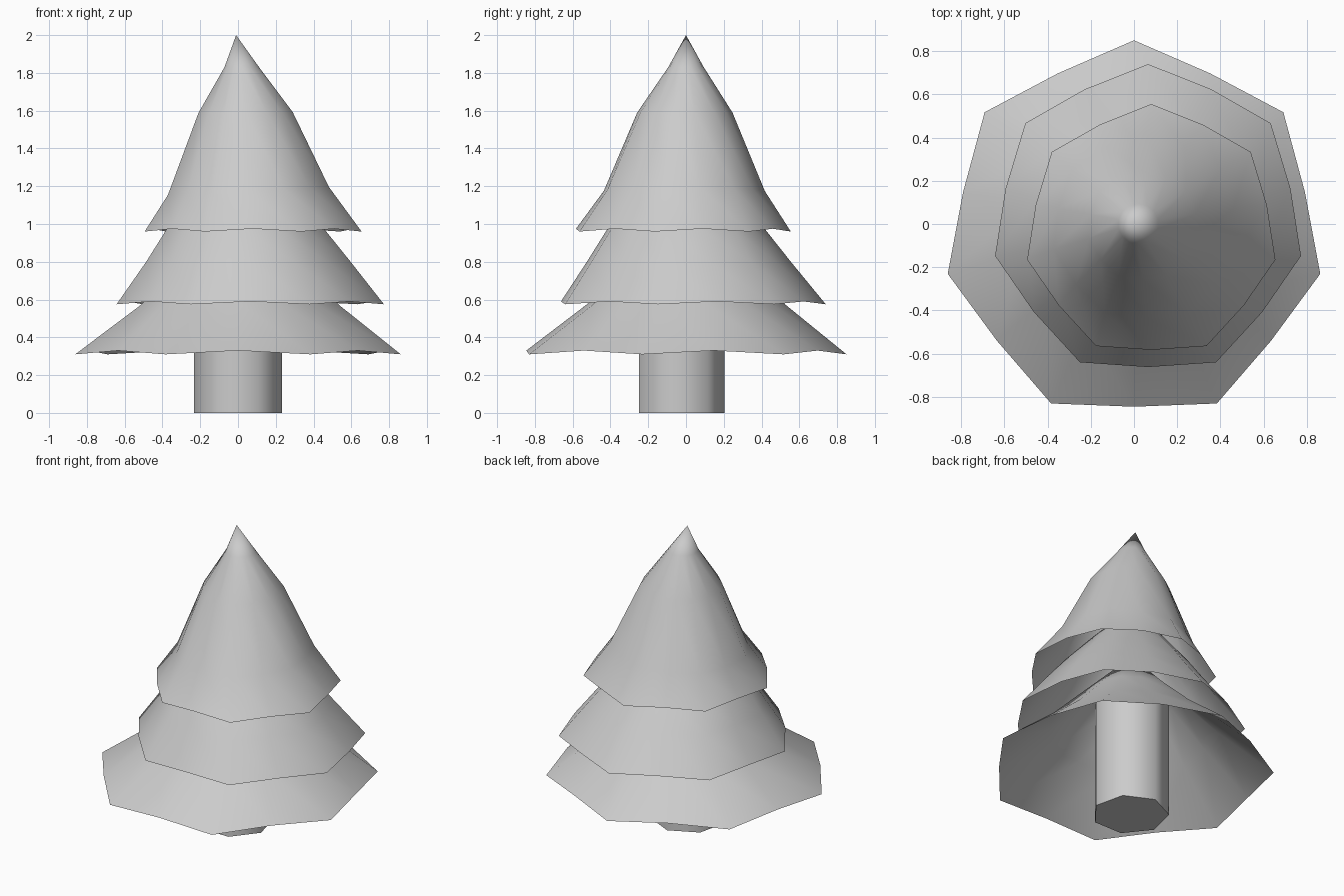
import bpy
import bmesh
from math import sin, cos, pi

if "Cube" in bpy.data.objects:
    bpy.data.objects.remove(bpy.data.objects["Cube"])

SIDES = 7


def finish(name, bm):
    bmesh.ops.recalc_face_normals(bm, faces=bm.faces)
    mesh = bpy.data.meshes.new(name)
    bm.to_mesh(mesh)
    bm.free()
    obj = bpy.data.objects.new(name, mesh)
    bpy.context.collection.objects.link(obj)
    bpy.context.view_layer.objects.active = obj
    obj.select_set(True)
    bpy.ops.object.shade_smooth_by_angle(angle=pi / 3)
    obj.select_set(False)
    return obj


def tier(name, rings, apex):
    """Open skirt; ring = (centre x, centre y, z, corner radius, mid ratio, mid lift, tilt)."""
    bm = bmesh.new()
    n = SIDES * 2
    loops = []
    for cx, cy, z, r, ratio, lift, tilt in rings:
        loop = []
        for i in range(n):
            a = i * 2 * pi / n
            rad = r * ratio if i % 2 else r
            x = rad * sin(a)
            loop.append(bm.verts.new((cx + x, cy + rad * cos(a),
                                      z + (lift if i % 2 else 0) + tilt * x)))
        loops.append(loop)
    for low, high in zip(loops, loops[1:]):
        for i in range(n):
            j = (i + 1) % n
            bm.faces.new((low[i], low[j], high[j], high[i]))
    tip = bm.verts.new(apex)
    for i in range(n):
        bm.faces.new((loops[-1][i], loops[-1][(i + 1) % n], tip))
    return finish(name, bm)


# Branch tiers
tier("bottom_branches", [
    (0, -0.034, 0.31, 0.884, 0.918, 0.02, 0),
    (0.01, -0.01, 0.57, 0.54, 0.94, 0.01, 0),
    (0.02, -0.01, 0.80, 0.30, 0.96, 0, 0),
], (0.02, 0, 1.1))

tier("middle_branches", [
    (0.065, 0.014, 0.575, 0.726, 0.931, 0.015, 0),
    (0.055, 0.0, 0.80, 0.555, 0.94, 0.005, 0),
    (0.04, -0.01, 0.97, 0.43, 0.95, 0, 0),
    (0.03, -0.01, 1.18, 0.25, 0.96, 0, 0),
], (0.02, 0, 1.45))

tier("top_branches", [
    (0.08, -0.034, 0.96, 0.589, 0.931, 0.015, 0),
    (0.055, -0.02, 1.175, 0.437, 0.95, 0, 0.05),
    (0.04, -0.01, 1.59, 0.256, 0.97, 0, 0.01),
    (0.02, 0.0, 1.83, 0.094, 1.0, 0, 0),
], (-0.01, 0, 2.0))

# Trunk, running up inside the hollow tiers
bm = bmesh.new()
bottom = [bm.verts.new((0.239 * sin(i * 2 * pi / SIDES),
                        -0.034 + 0.239 * cos(i * 2 * pi / SIDES), 0))
          for i in range(SIDES)]
base = bm.faces.new(bottom)
out = bmesh.ops.extrude_face_region(bm, geom=[base])
top = [v for v in out["geom"] if isinstance(v, bmesh.types.BMVert)]
bmesh.ops.translate(bm, verts=top, vec=(0, 0, 0.8))
if not base.is_valid or len(bm.faces) < SIDES + 2:
    bm.faces.new(bottom)
finish("trunk", bm)
